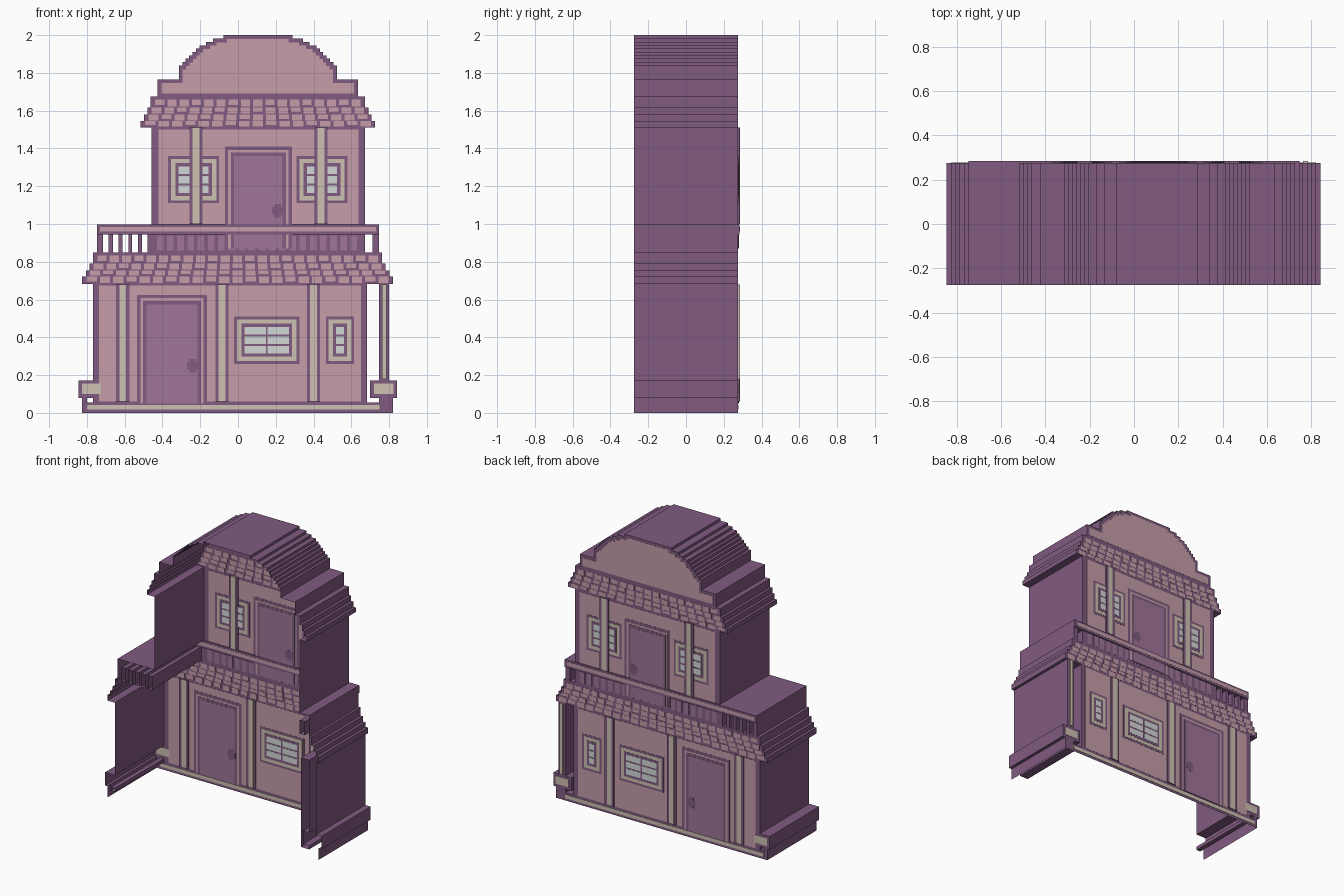
import bpy, bmesh

if "Cube" in bpy.data.objects:
    bpy.data.objects.remove(bpy.data.objects["Cube"])

D = 0.275          # half depth; the picture wall sits at y = +D, the front is open
UC = 0.105         # centre line of the upper storey


def mat(name, r, g, b):
    m = bpy.data.materials.new(name)
    m.diffuse_color = (r ** 2.2, g ** 2.2, b ** 2.2, 1)
    m.use_nodes = True
    m.node_tree.nodes["Principled BSDF"].inputs["Base Color"].default_value = m.diffuse_color
    return m


PURPLE = mat("purple", .50, .36, .50)
PINK = mat("pink", .77, .61, .66)
DOOR = mat("door_mauve", .62, .46, .59)
CREAM = mat("cream", .80, .75, .69)
GLASS = mat("glass", .82, .84, .83)


def finish(name, bm, m):
    me = bpy.data.meshes.new(name)
    bm.to_mesh(me)
    bm.free()
    ob = bpy.data.objects.new(name, me)
    bpy.context.collection.objects.link(ob)
    me.materials.append(m)
    return ob


def panels(name, rects, m, layer):
    """Very thin flat panels seen on both sides of the picture wall."""
    bm = bmesh.new()
    t = 0.0012 * layer
    for x0, x1, z0, z1 in rects:
        vs = bmesh.ops.create_cube(bm, size=1)["verts"]
        for v in vs:
            v.co = (x1 if v.co.x > 0 else x0, D + (t if v.co.y > 0 else -t),
                    z1 if v.co.z > 0 else z0)
    return finish(name, bm, m)


# Stepped pediment: (half width, top height)
arch = [(.183, 2.0), (.238, 1.982), (.274, 1.964), (.31, 1.946), (.328, 1.928),
        (.346, 1.911), (.364, 1.893), (.382, 1.875), (.40, 1.857), (.418, 1.838),
        (.53, 1.766)]
arch_rows = [(UC - w, UC + w, b, t) for (w, t), b in
             zip(arch, [a[1] for a in arch[1:]] + [1.676])]

# Stepped roofs: four courses each
upper_z = [1.676, 1.618, 1.581, 1.544, 1.512]
lower_z = [.85, .792, .755, .723, .683]
upper_roof = [(UC - .567 - .018 * i, UC + .567 + .018 * i, upper_z[i + 1], upper_z[i])
              for i in range(4)]
lower_roof = [(-.768 - .019 * i, .763 + .019 * i, lower_z[i + 1], lower_z[i])
              for i in range(4)]

solids = arch_rows + upper_roof + lower_roof + [
    (-.457, .673, .85, 1.512),      # upper storey
    (-.747, .747, .85, .998),       # balcony
    (-.768, .683, .055, .683),      # lower storey
    (.747, .80, .055, .683),        # porch post
    (-.845, -.705, .08, .172),      # left step block
    (.70, .842, .08, .172),         # right step block
    (-.826, .82, 0, .055),          # base
    (-.826, -.80, .055, .08), (.80, .82, .055, .08),
]
# Gaps between the balusters
holes = [(x, x + .03, .85, .945) for x in (-.715, -.663, -.611, -.56, -.508)]
holes += [(.673, .712, .85, .945)]
holes += [(-.765, -.747, .85, .998)]

# Silhouette grid: picture wall plus a shell of walls along its outline
xs = sorted({round(v, 4) for r in solids + holes for v in r[:2]})
zs = sorted({round(v, 4) for r in solids + holes for v in r[2:]})


def filled(i, j):
    if not (0 <= i < len(xs) - 1 and 0 <= j < len(zs) - 1):
        return False
    x, z = (xs[i] + xs[i + 1]) / 2, (zs[j] + zs[j + 1]) / 2
    hit = lambda r: r[0] < x < r[1] and r[2] < z < r[3]
    return any(map(hit, solids)) and not any(map(hit, holes))


wall, face = bmesh.new(), bmesh.new()


def quad(bm, pts, n):
    f = bm.faces.new([bm.verts.new(p) for p in pts])
    f.normal_update()
    if f.normal.x * n[0] + f.normal.y * n[1] + f.normal.z * n[2] < 0:
        f.normal_flip()


for i in range(len(xs) - 1):
    for j in range(len(zs) - 1):
        if not filled(i, j):
            continue
        x0, x1, z0, z1 = xs[i], xs[i + 1], zs[j], zs[j + 1]
        quad(face, [(x0, D, z0), (x1, D, z0), (x1, D, z1), (x0, D, z1)], (0, 1, 0))
        for di, dj, a, b in ((-1, 0, (x0, z0), (x0, z1)), (1, 0, (x1, z0), (x1, z1)),
                             (0, -1, (x0, z0), (x1, z0)), (0, 1, (x0, z1), (x1, z1))):
            if filled(i + di, j + dj) or (dj < 0 and j == 0):   # underside stays open
                continue
            quad(wall, [(a[0], -D, a[1]), (b[0], -D, b[1]),
                        (b[0], D, b[1]), (a[0], D, a[1])], (di, 0, dj))
for bm in (wall, face):
    bmesh.ops.remove_doubles(bm, verts=bm.verts, dist=1e-5)
bmesh.ops.dissolve_limit(wall, angle_limit=.01, verts=wall.verts, edges=wall.edges)
finish("shell_walls", wall, PURPLE)
finish("picture_wall", face, PURPLE)

# Pink plaster fields, leaving a purple outline
panels("pediment_field", [(a + .02, b - .02, max(z0 - .02, 1.69), z1 - .02)
                          for a, b, z0, z1 in arch_rows], PINK, 1)
panels("storey_fields", [(-.42, .637, 1.0, 1.50), (-.735, .65, .06, .675),
                         (-.73, .73, .957, .985)], PINK, 1)


# Roof tiles: staggered courses divided by purple seams
def tiles(name, rows, n):
    out = []
    for k, (a, b, z0, z1) in enumerate(rows):
        w = (b - a - .03) / n
        for i in range(n):
            x = a + .015 + i * w
            drop = .012 if (i + k) % 3 == 0 else .004
            out.append((x + .008, x + w - .008, z0 + drop, z1 - (.018 if k == 0 else 0)))
    panels(name, out, PINK, 1)


tiles("upper_roof_tiles", upper_roof, 17)
tiles("lower_roof_tiles", lower_roof, 23)

# Balcony infill between balusters in front of the upper storey
panels("balcony_infill", [(-.43 + i * .054, -.395 + i * .054, .86, .94)
                          for i in range(20)], DOOR, 1)


# Windows: purple surround, cream frame, dark opening, panes
def window(name, x0, x1, z0, z1, cols, rows=3):
    def inset(d):
        return (x0 + d, x1 - d, z0 + d, z1 - d)
    panels(name + "_surround", [inset(0)], PURPLE, 2)
    panels(name + "_frame", [inset(.015)], CREAM, 3)
    panels(name + "_opening", [inset(.038)], PURPLE, 4)
    a, b, c, d = inset(.05)
    w, h = (b - a) / cols, (d - c) / rows
    panels(name + "_panes", [(a + i * w + .005, a + (i + 1) * w - .005,
                              c + j * h + .005, c + (j + 1) * h - .005)
                             for i in range(cols) for j in range(rows)], GLASS, 5)


window("upper_left_window", -.37, -.10, 1.11, 1.36, 2)
window("upper_right_window", .31, .58, 1.11, 1.36, 2)
window("lower_wide_window", -.02, .325, .26, .51, 2)
window("lower_small_window", .465, .615, .26, .51, 1)


# Doors: surround, pink casing, leaf and knob
def door(name, x0, x1, z0, z1):
    panels(name + "_surround", [(x0, x1, z0, z1)], PURPLE, 2)
    panels(name + "_casing", [(x0 + .018, x1 - .018, z0, z1 - .018)], PINK, 3)
    panels(name + "_edge", [(x0 + .032, x1 - .032, z0, z1 - .032)], PURPLE, 4)
    panels(name + "_leaf", [(x0 + .05, x1 - .05, z0, z1 - .05)], DOOR, 5)
    xk, zk = x1 - .075, z0 + .2
    panels(name + "_knob", [(xk - .03, xk + .03, zk - .02, zk + .02),
                            (xk - .018, xk + .018, zk - .035, zk + .035)], PURPLE, 6)


door("upper_door", -.07, .285, .87, 1.41)
door("lower_door", -.535, -.165, .05, .625)

# Vertical posts: purple edges with a cream core
posts = [(-.222, 1.0, 1.51), (.44, 1.0, 1.51), (-.61, .06, .68),
         (-.085, .06, .68), (.40, .06, .68)]
panels("post_edges", [(x - .035, x + .035, a, b) for x, a, b in posts], PURPLE, 7)
panels("post_cores", [(x - .018, x + .018, a, b) for x, a, b in posts]
       + [(.763, .785, .18, .68)], CREAM, 8)

# Rail over the upper door, step blocks and base strip
panels("rail_edge", [(-.747, .747, .945, .998)], PURPLE, 7)
panels("rail_core", [(-.73, .73, .96, .985)], PINK, 8)
panels("block_fields", [(-.825, -.725, .10, .155), (.72, .822, .10, .155)], CREAM, 2)
panels("base_strip", [(-.80, .75, .017, .042)], CREAM, 2)
